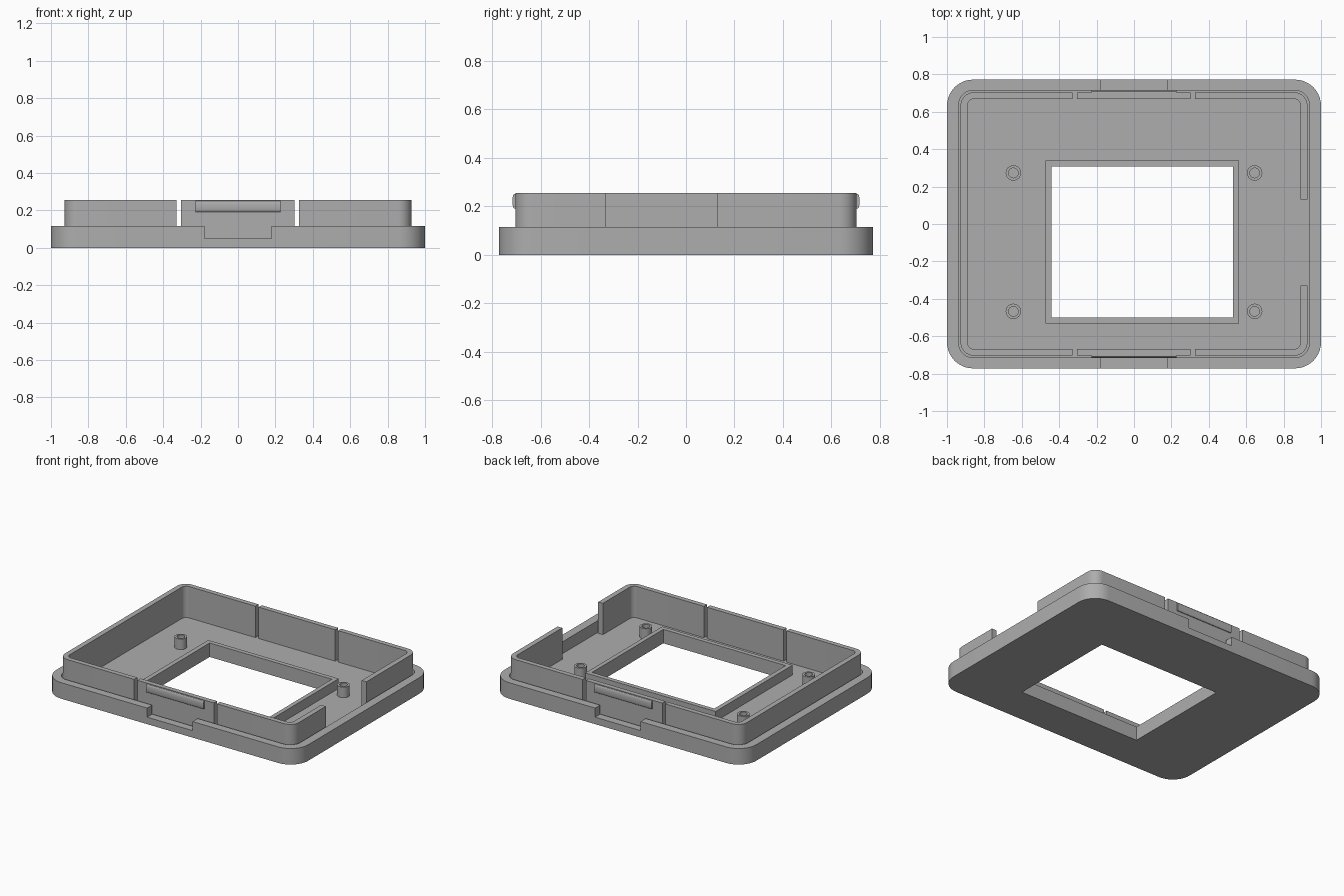
import bpy, bmesh, math

if "Cube" in bpy.data.objects:
    bpy.data.objects.remove(bpy.data.objects["Cube"])

grey = bpy.data.materials.new("plain grey")
grey.diffuse_color = (0.42, 0.42, 0.42, 1)
grey.use_nodes = True
grey.node_tree.nodes["Principled BSDF"].inputs["Base Color"].default_value = grey.diffuse_color


def prism(name, pts, z0, z1):
    """Extrude a closed xy outline from z0 to z1."""
    bm = bmesh.new()
    face = bm.faces.new([bm.verts.new((x, y, z0)) for x, y in pts])
    geo = bmesh.ops.extrude_face_region(bm, geom=[face])["geom"]
    bmesh.ops.translate(bm, vec=(0, 0, z1 - z0),
                        verts=[v for v in geo if isinstance(v, bmesh.types.BMVert)])
    bmesh.ops.recalc_face_normals(bm, faces=bm.faces)
    me = bpy.data.meshes.new(name)
    bm.to_mesh(me)
    bm.free()
    me.materials.append(grey)
    ob = bpy.data.objects.new(name, me)
    bpy.context.collection.objects.link(ob)
    return ob


def rounded(hx, hy, r, n=10):
    """Outline of a centred rectangle with rounded corners."""
    pts = []
    for k, (sx, sy) in enumerate([(1, 1), (-1, 1), (-1, -1), (1, -1)]):
        for i in range(n + 1):
            a = math.pi / 2 * (k + i / n)
            pts.append((sx * (hx - r) + r * math.cos(a), sy * (hy - r) + r * math.sin(a)))
    return pts


def rect(x0, x1, y0, y1):
    return [(x0, y0), (x1, y0), (x1, y1), (x0, y1)]


def circle(cx, cy, r, n=32):
    return [(cx + r * math.cos(2 * math.pi * i / n), cy + r * math.sin(2 * math.pi * i / n))
            for i in range(n)]


def cut(ob, *cutters):
    """Subtract each (outline, z0, z1) from the object."""
    for pts, z0, z1 in cutters:
        tool = prism("cutter", pts, z0, z1)
        mod = ob.modifiers.new("cut", 'BOOLEAN')
        mod.operation, mod.solver, mod.object = 'DIFFERENCE', 'EXACT', tool
        bpy.context.view_layer.objects.active = ob
        bpy.ops.object.modifier_apply(modifier=mod.name)
        bpy.data.objects.remove(tool)
    return ob


def smooth(ob):
    bpy.ops.object.select_all(action='DESELECT')
    ob.select_set(True)
    bpy.context.view_layer.objects.active = ob
    bpy.ops.object.shade_smooth_by_angle(angle=math.radians(30))


FLOOR, RIM, TOP = 0.03, 0.115, 0.255
window = rect(-0.44, 0.53, -0.50, 0.307)

# shallow tray with window and a pry notch in the front and back rim
smooth(cut(prism("tray", rounded(1, 0.772, 0.14), 0, RIM),
           (rounded(0.938, 0.715, 0.08), FLOOR, 0.3),
           (window, -0.1, 0.3),
           (rect(-0.18, 0.18, -0.9, -0.70), 0.05, 0.3),
           (rect(-0.18, 0.18, 0.70, 0.9), 0.05, 0.3)))

# upright wall, slit beside each snap tab and open on the right side
smooth(cut(prism("inner_wall", rounded(0.927, 0.704, 0.07), FLOOR, TOP),
           (rounded(0.89, 0.669, 0.035), -0.1, 0.5),
           (rect(-0.33, -0.305, -0.9, 0.9), -0.1, 0.5),
           (rect(0.302, 0.326, -0.9, 0.9), -0.1, 0.5),
           (rect(0.8, 1.1, -0.33, 0.13), -0.1, 0.5)))

# raised frame around the window
cut(prism("window_frame", rect(-0.473, 0.561, -0.532, 0.339), FLOOR, 0.10),
    (window, -0.1, 0.3))

# hollow mounting posts
for x in (-0.645, 0.645):
    for y in (-0.467, 0.273):
        smooth(cut(prism("mounting_post", circle(x, y, 0.041), FLOOR, 0.105),
                   (circle(x, y, 0.026), -0.1, 0.3)))

# rounded snap ridges on the outside of the front and back tabs
for s in (-1, 1):
    arc = [math.pi * i / 16 for i in range(17)]
    profile = [(-0.03 * math.cos(a), 0.013 * math.sqrt(max(0, math.sin(a)))) for a in arc]
    ridge = prism("snap_ridge", profile, -0.227, 0.227)
    for v in ridge.data.vertices:
        h, d, x = v.co
        v.co = (s * x, s * (0.703 + d), 0.221 + h)
    bm = bmesh.new()
    bm.from_mesh(ridge.data)
    bmesh.ops.recalc_face_normals(bm, faces=bm.faces)
    bm.to_mesh(ridge.data)
    bm.free()
    smooth(ridge)
